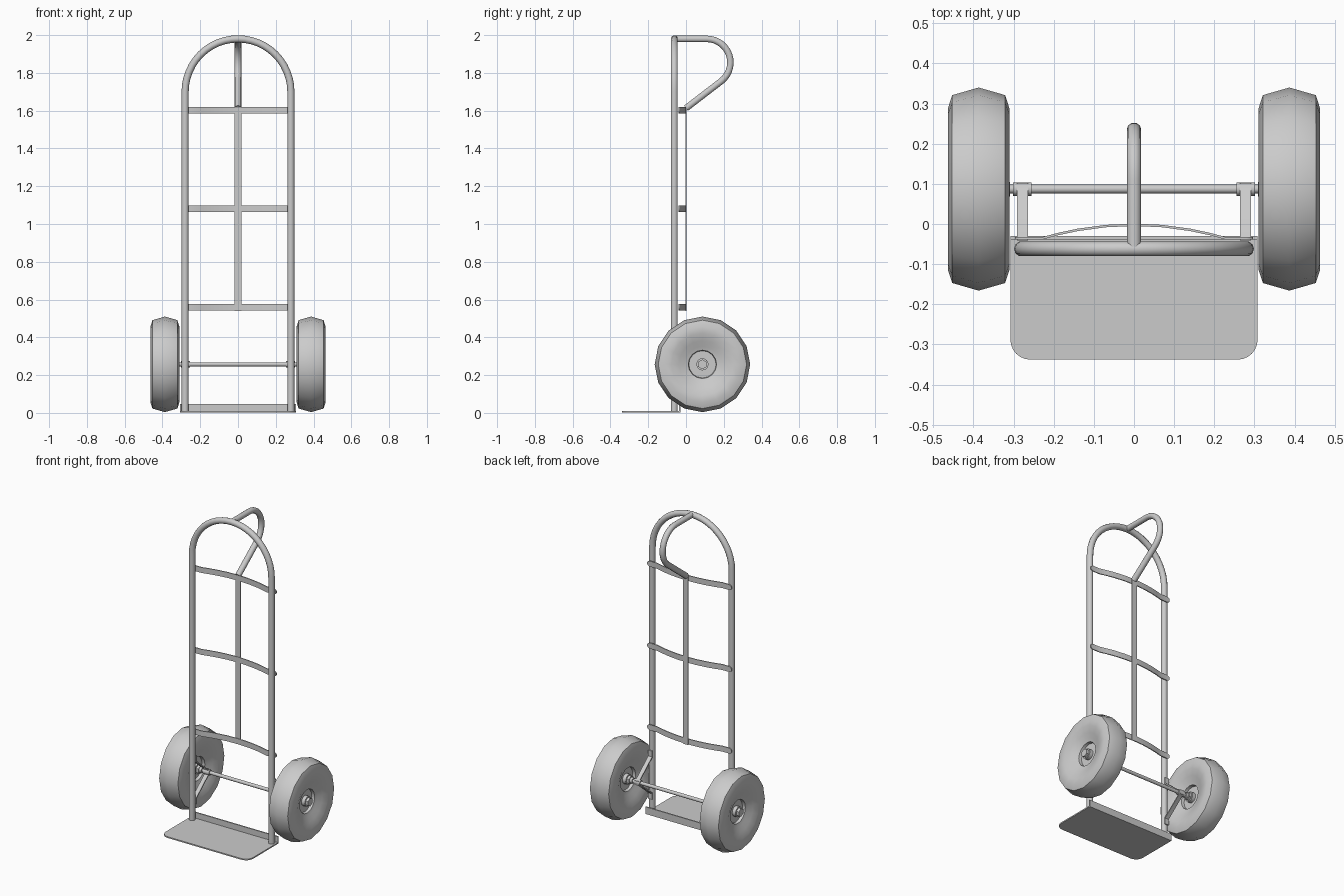
import bpy, bmesh
from math import sin, cos, pi, radians
from mathutils import Vector, Matrix

if "Cube" in bpy.data.objects:
    bpy.data.objects.remove(bpy.data.objects["Cube"], do_unlink=True)

steel = bpy.data.materials.new("grey_steel")
steel.use_nodes = True
GREY = (0.6, 0.6, 0.6, 1)
steel.diffuse_color = GREY
steel.node_tree.nodes["Principled BSDF"].inputs["Base Color"].default_value = GREY


def finish(ob, angle=40):
    ob.data.materials.clear()
    ob.data.materials.append(steel)
    bpy.ops.object.select_all(action='DESELECT')
    ob.select_set(True)
    bpy.context.view_layer.objects.active = ob
    bpy.ops.object.shade_smooth_by_angle(angle=radians(angle))
    return ob


def from_bmesh(name, bm, angle=40):
    bmesh.ops.recalc_face_normals(bm, faces=bm.faces)
    mesh = bpy.data.meshes.new(name)
    bm.to_mesh(mesh)
    bm.free()
    ob = bpy.data.objects.new(name, mesh)
    bpy.context.collection.objects.link(ob)
    return finish(ob, angle)


def tube(name, path, radius):
    """Round bar swept along a path."""
    curve = bpy.data.curves.new(name, 'CURVE')
    curve.dimensions = '3D'
    curve.bevel_depth = radius
    curve.bevel_resolution = 3
    curve.use_fill_caps = True
    spline = curve.splines.new('POLY')
    spline.points.add(len(path) - 1)
    for p, co in zip(spline.points, path):
        p.co = (*co, 1)
    ob = bpy.data.objects.new(name, curve)
    bpy.context.collection.objects.link(ob)
    bpy.ops.object.select_all(action='DESELECT')
    ob.select_set(True)
    bpy.context.view_layer.objects.active = ob
    bpy.ops.object.convert(target='MESH')
    return finish(bpy.context.object)


def ribbon(name, path, across, halves, thick):
    """Flat strap along a path; halves gives its half width at each point."""
    bm = bmesh.new()
    path, across = [Vector(p) for p in path], Vector(across)
    rings = []
    for i, p in enumerate(path):
        along = path[min(i + 1, len(path) - 1)] - path[max(i - 1, 0)]
        n = along.cross(across).normalized() * thick / 2
        w = across * halves[i]
        rings.append([bm.verts.new(p + a) for a in (w + n, n - w, -w - n, w - n)])
    for a, b in zip(rings, rings[1:]):
        for k in range(4):
            bm.faces.new((a[k], a[k - 1], b[k - 1], b[k]))
    bm.faces.new(rings[0])
    bm.faces.new(rings[-1])
    return from_bmesh(name, bm)


def lathe(name, profile, centre, sides):
    """Closed turned solid about the x axis from (x, radius) points."""
    bm = bmesh.new()
    verts = [bm.verts.new((x, 0, r)) for x, r in profile]
    edges = [bm.edges.new(e) for e in zip(verts, verts[1:])]
    bmesh.ops.spin(bm, geom=verts + edges, axis=(1, 0, 0), cent=(0, 0, 0),
                   angle=2 * pi, steps=sides, use_duplicate=False)
    bmesh.ops.remove_doubles(bm, verts=bm.verts, dist=0.0005)
    bmesh.ops.translate(bm, verts=bm.verts, vec=centre)
    return from_bmesh(name, bm)


def box(name, size, centre):
    bm = bmesh.new()
    bmesh.ops.create_cube(bm, size=1, matrix=Matrix.Translation(centre) @ Matrix.Diagonal((*size, 1)))
    return from_bmesh(name, bm)


FRAME_X, FRAME_Y, ARCH_Z = 0.28, -0.062, 1.70
AXLE_Y, AXLE_Z = 0.087, 0.257

# Arched main frame
arch = [(FRAME_X * cos(a), FRAME_Y, ARCH_Z + FRAME_X * sin(a))
        for a in (pi * i / 24 for i in range(25))]
tube("main_frame", [(FRAME_X, FRAME_Y, 0.005)] + arch + [(-FRAME_X, FRAME_Y, 0.005)], 0.019)

# Looped rear handle
loop = [(0, 0.11 + 0.125 * sin(a), 1.855 + 0.125 * cos(a))
        for a in (radians(141) * i / 14 for i in range(15))]
tube("rear_handle", [(0, FRAME_Y, 1.98)] + loop + [(0, 0.0, 1.613)], 0.018)

# Bowed cross straps with rounded ends, and the centre strap
half = [(0.297, 0.005), (0.293, 0.012), (0.28, 0.0175), (0.23, 0.0175), (0.19, 0.0175),
        (0.14, 0.0175), (0.07, 0.0175)]


def bow(x):
    return -0.036 + 0.034 * (1 - (x / 0.23) ** 2) if x < 0.23 else -0.036


stations = [(-x, w) for x, w in half] + [(0, 0.0175)] + [(x, w) for x, w in reversed(half)]
for label, z in (("upper", 1.602), ("middle", 1.08), ("lower", 0.56)):
    ribbon(label + "_cross_strap", [(x, bow(abs(x)), z) for x, w in stations],
           (0, 0, 1), [w for x, w in stations], 0.006)
box("centre_strap", (0.036, 0.005, 1.08), (0, 0.001, 1.08))

# Toe plate with rounded front corners, and its back lip
R, TX, TY = 0.05, 0.308, -0.338
outline = [(TX, -0.034), (-TX, -0.034)]
for cx, start in ((R - TX, pi), (TX - R, 1.5 * pi)):
    outline += [(cx + R * cos(start + i * pi / 12), TY + R + R * sin(start + i * pi / 12))
                for i in range(7)]
bm = bmesh.new()
face = bm.faces.new([bm.verts.new((x, y, 0.002)) for x, y in outline])
top = bmesh.ops.extrude_face_region(bm, geom=[face])["geom"]
bmesh.ops.translate(bm, verts=[v for v in top if isinstance(v, bmesh.types.BMVert)], vec=(0, 0, 0.008))
from_bmesh("toe_plate", bm)
box("toe_plate_lip", (2 * TX, 0.008, 0.045), (0, -0.034, 0.0245))

# Axle
tube("axle", [(-0.44, AXLE_Y, AXLE_Z), (0.44, AXLE_Y, AXLE_Z)], 0.011)

# Wheels, hubs, collars and brackets on both sides
side = [(0.0, 0.253), (0.066, 0.234), (0.077, 0.2), (0.073, 0.165), (0.06, 0.125),
        (0.046, 0.095), (0.04, 0.075), (0.022, 0.072), (0.022, 0.0)]
tyre = [(-x, r) for x, r in reversed(side[1:])] + side
for label, s in (("left", 1), ("right", -1)):
    centre = (s * 0.387, AXLE_Y, AXLE_Z)
    lathe(label + "_wheel", tyre, centre, 16)
    lathe(label + "_hub", [(-0.078, 0), (-0.078, 0.018), (-0.045, 0.018), (-0.045, 0.032),
                           (0.045, 0.032), (0.045, 0.0)], centre, 16) if s > 0 else \
        lathe(label + "_hub", [(-0.045, 0), (-0.045, 0.032), (0.045, 0.032), (0.045, 0.018),
                               (0.078, 0.018), (0.078, 0.0)], centre, 16)
    lathe(label + "_axle_nut", [(-0.062, 0), (-0.062, 0.026), (0.062, 0.026), (0.062, 0)], centre, 6)
    lathe(label + "_collar", [(-0.023, 0), (-0.023, 0.017), (0.023, 0.017), (0.023, 0)],
          (s * 0.278, AXLE_Y, AXLE_Z), 12)
    bracket = [(-0.038, 0.155), (-0.038, 0.115), (AXLE_Y - 0.006, 0.016), (AXLE_Y + 0.012, 0.012)]
    bracket += [(y, -dz) for y, dz in reversed(bracket)]
    ribbon(label + "_axle_bracket", [(s * 0.278, y, AXLE_Z + dz) for y, dz in bracket],
           (1, 0, 0), [0.0135] * len(bracket), 0.007)
